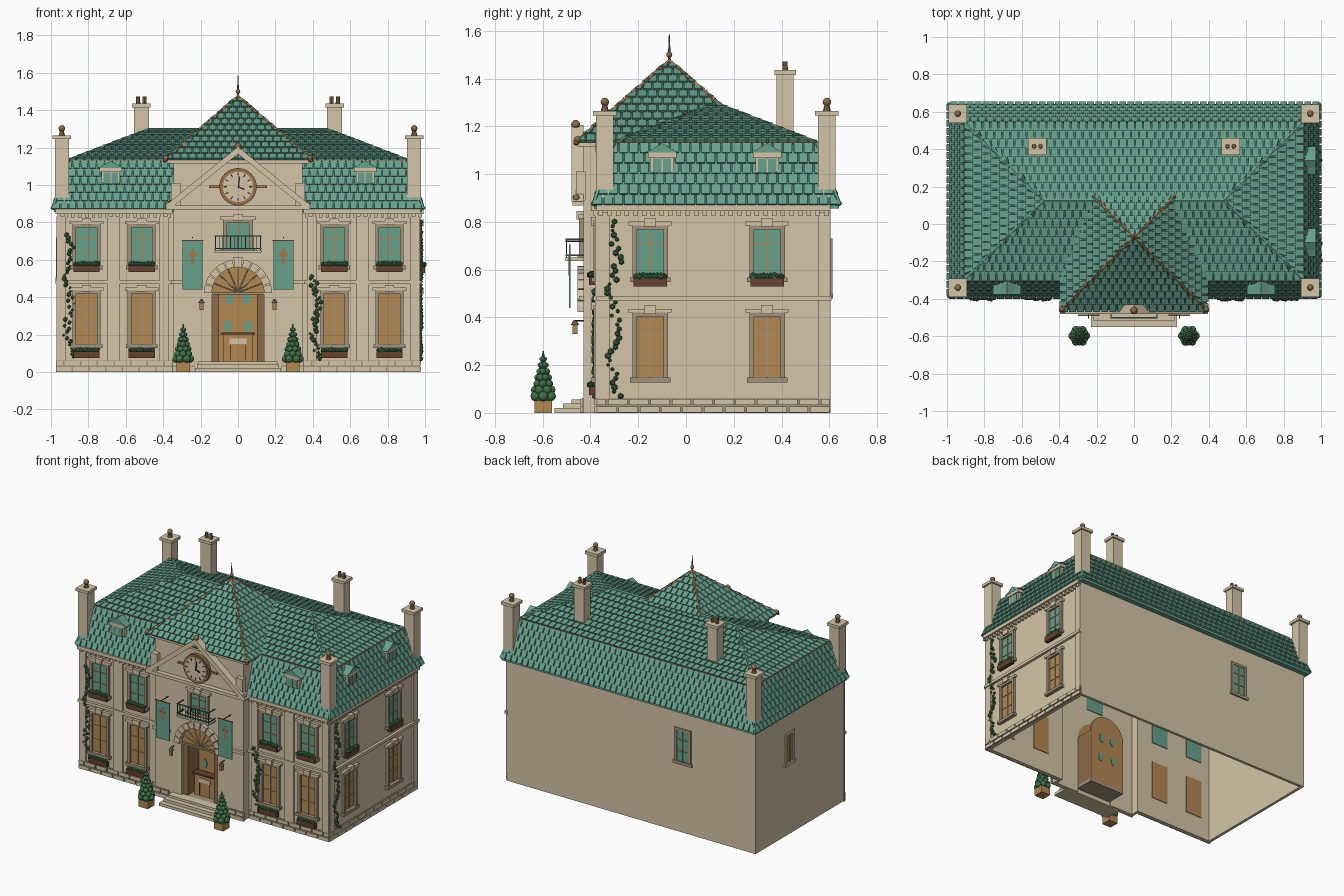
import bpy, bmesh, math, random
from mathutils import Matrix, Vector

random.seed(4)
if "Cube" in bpy.data.objects:
    bpy.data.objects.remove(bpy.data.objects["Cube"])

COLOURS = {
    "stone": (.66, .56, .385), "trim": (.36, .295, .2), "teal": (.135, .355, .265),
    "dark_teal": (.045, .14, .11), "gold_wood": (.45, .25, .085), "brown": (.13, .055, .03),
    "copper": (.4, .18, .06), "bronze": (.26, .15, .065), "leaf": (.052, .165, .065), "iron": (.03, .03, .03)}
mats = {}
for key, rgb in COLOURS.items():
    m = mats[key] = bpy.data.materials.new(key)
    m.use_nodes = True
    m.diffuse_color = (*rgb, 1)
    m.node_tree.nodes["Principled BSDF"].inputs["Base Color"].default_value = (*rgb, 1)

parts = {}
def part(name, mat):
    if name not in parts:
        parts[name] = (bmesh.new(), mat)
    return parts[name][0]

# Wall frames: local x runs along the wall, -y points outwards
def wall(angle, dist):
    return Matrix.Rotation(math.radians(angle), 4, 'Z') @ Matrix.Translation((0, -dist, 0))
FRONT, BAY, RIGHT = wall(0, .37), wall(0, .43), wall(90, .965)
BACK, LEFT = wall(180, .605), wall(270, .965)
WORLD = Matrix.Identity(4)

def box(bm, M, u, w, d0, d1, z0, z1, spin=0):
    """Box centred on u, width w, from depth d0 to d1 outwards; spin turns it in the wall plane."""
    T = Matrix.Translation((u, -(d0 + d1) / 2, (z0 + z1) / 2))
    S = Matrix.Diagonal((w, d1 - d0, z1 - z0, 1))
    bmesh.ops.create_cube(bm, size=1, matrix=M @ T @ Matrix.Rotation(spin, 4, 'Y') @ S)

def prism(bm, M, pts, d0, d1):
    a = [bm.verts.new(M @ Vector((x, -d0, z))) for x, z in pts]
    b = [bm.verts.new(M @ Vector((x, -d1, z))) for x, z in pts]
    bm.faces.new(a)
    bm.faces.new(b[::-1])
    for i in range(len(a)):
        j = (i + 1) % len(a)
        bm.faces.new((a[j], a[i], b[i], b[j]))

def arc(u, z, r, a0=0, a1=360, n=32):
    return [(u + r * math.cos(math.radians(a0 + (a1 - a0) * i / n)),
             z + r * math.sin(math.radians(a0 + (a1 - a0) * i / n))) for i in range(n + (a1 - a0 < 360))]

def ball(bm, loc, r, sub=2):
    bmesh.ops.create_icosphere(bm, subdivisions=sub, radius=r, matrix=Matrix.Translation(loc))

def rod(bm, a, b, r, r2=None, n=8):
    a, b = Vector(a), Vector(b)
    R = (b - a).to_track_quat('Z', 'Y').to_matrix().to_4x4()
    bmesh.ops.create_cone(bm, segments=n, cap_ends=True, radius1=r, radius2=r if r2 is None else r2,
                          depth=(b - a).length, matrix=Matrix.Translation((a + b) / 2) @ R)

# Hollow walls
walls = part("walls", "stone")
for s in (-1, 1):
    box(walls, FRONT, s * .655, .62, -.02, 0, 0, .87)
    box(walls, WORLD, s * .335, .02, .35, .43, 0, .87)
    box(walls, WORLD, s * .335, .02, .08, .43, .87, 1.13)
for M, u, w in ((RIGHT, .1175, .975), (LEFT, -.1175, .975), (BACK, 0, 1.93)):
    box(walls, M, u, w, -.02, 0, 0, .87)
door_arch = arc(0, .42, .14, 180, 0, 16)
prism(walls, BAY, [(-.345, 0), (-.14, 0)] + door_arch + [(.14, 0), (.345, 0), (.345, 1.13), (-.345, 1.13)], -.02, 0)

# Pilasters, string courses, cornices, dentils, stone base
trim = part("mouldings", "stone")
for s in (-1, 1):
    for u, w in ((.945, .05), (.665, .07), (.395, .05)):
        box(trim, FRONT, s * u, w, 0, .012, .06, .83)
    for u, w, M in ((.66, .63, FRONT), (.29, .13, BAY)):
        box(trim, M, s * u, w, 0, .018, .47, .49)
for u in (-.345, .58):
    box(trim, RIGHT, u, .05, 0, .01, .06, .84)
box(trim, RIGHT, .1175, .985, 0, .018, .47, .49)
base = part("base_stones", "stone")
def run(M, u0, u1, dent=True):
    mid, w = (u0 + u1) / 2, u1 - u0
    if dent:
        box(trim, M, mid, w, 0, .028, .845, .87)
        n = int(w / .035)
        for i in range(n):
            box(trim, M, u0 + (i + .5) * w / n, .018, 0, .018, .825, .845)
    box(part("base_mortar", "trim"), M, mid, w - .004, 0, .006, 0, .062)
    n = max(1, round(w / .09))
    for row in (0, 1):
        for i in range(n + row):
            a, b = max(0, (i - .5 * row) / n), min(1, (i + 1 - .5 * row) / n)
            box(base, M, u0 + w * (a + b) / 2, w * (b - a) - .008, 0, .014, row * .032 + .002, row * .032 + .027)
run(FRONT, -.975, -.35)
run(FRONT, .35, .975)
run(RIGHT, -.375, .605)
run(BAY, -.355, -.23, False)
run(BAY, .23, .355, False)

# Windows with surrounds, mullions and flower boxes; plain ones stay nearly flush
def window(M, u, z0, z1, w, glass, box_z=None, plain=False, edge="trim"):
    box(part(glass + "_window_panes", glass), M, u, w - .02, -.025, .003, z0 + .01, z1 - .01)
    f, d = part(edge + "_window_frames", edge), .008 if plain else .018
    bar = "gold_wood" if glass == "teal" else "trim"
    bars = part(bar + "_mullions", bar)
    for s in (-1, 1):
        box(f, M, u + s * (w / 2 - .01), .02, 0, d, z0, z1)
    box(f, M, u, w, 0, d, z1 - .018, z1)
    box(f, M, u, w + .02, 0, d * 1.4, z0 - .012, z0 + .008)
    box(bars, M, u, .007, 0, .008, z0, z1)
    for k in (1, 2):
        box(bars, M, u, w - .03, 0, .007, z0 + (z1 - z0) * k / 3 - .002, z0 + (z1 - z0) * k / 3 + .002)
    if not plain:
        box(trim, M, u, w + .03, 0, .02, z1, z1 + .016)
        box(trim, M, u, .05, 0, .028, z1 - .005, z1 + .03)
    if box_z is not None:
        box(part("flower_boxes", "brown"), M, u, .14, .008, .036, box_z, box_z + .035)
        for i in range(9):
            ball(part("flower_box_plants", "leaf"),
                 M @ Vector((u - .06 + i * .015, -.025 + random.uniform(-.008, .006), box_z + .043)),
                 random.uniform(.011, .017), 1)

for s in (-1, 1):
    for u in (.81, .515):
        window(FRONT, s * u, .56, .79, .15, "teal", .535)
        window(FRONT, s * u, .14, .435, .15, "gold_wood", .075)
for u in (-.15, .34):
    window(RIGHT, u, .56, .785, .15, "teal", .53)
    window(RIGHT, u, .14, .42, .15, "gold_wood")
window(BACK, .4, .49, .73, .13, "teal", None, True)
window(LEFT, -.23, .5, .72, .1, "gold_wood", None, True, "stone")
window(BAY, 0, .65, .815, .16, "teal")

# Tiled roof slopes: corners run bottom-left, bottom-right, top-right, top-left
def tiled(a, b, c, d, pitch=.043, width=.036):
    a, b, c, d = map(Vector, (a, b, c, d))
    under = part("roof_underlay", "dark_teal")
    under.faces.new([under.verts.new(p) for p in ((a, b, c) if c == d else (a, b, c, d))])
    bm, u = part("roof_tiles", "teal"), (b - a).normalized()
    n = (b - a).cross(d - a).normalized()
    span, left, right = (b - a).length, (d - a).dot(u), (c - b).dot(u)
    v = n.cross(u) * (d - a).dot(n.cross(u))
    rows = round(v.length / .048)
    for i in range(rows):
        t0, t1 = i / rows, min(1, (i + 1.15) / rows)
        for k in range(-1, int(span / pitch) + 2):
            x = (k + .5 * (i % 2)) * pitch
            bl, br = max(x, left * t0), min(x + width, span + right * t0)
            tl, tr = max(x, left * t1), min(x + width, span + right * t1)
            if br - bl < .004:
                continue
            if tl > tr - .001:
                tl, tr = (tl + tr) / 2 - .0005, (tl + tr) / 2 + .0005
            q = [bm.verts.new(a + u * e + v * t + n * h) for e, t, h in
                 ((bl, t0, .014), (br, t0, .014), (tr, t1, .004), (tl, t1, .004), (bl, t0, 0), (br, t0, 0))]
            for ids in ((0, 1, 2, 3), (4, 5, 1, 0), (4, 0, 3), (5, 2, 1)):
                bm.faces.new([q[j] for j in ids])

def ring(x, y0, y1, z):
    return [(-x, y0, z), (x, y0, z), (x, y1, z), (-x, y1, z)]
eave, brk = ring(.99, -.387, .642, .87), ring(.905, -.3, .545, 1.13)
ridge = [(-.48, .125, 1.292), (.48, .125, 1.292)]
top = [ridge[0], ridge[1], ridge[1], ridge[0]]
pav, apex = ring(.39, -.46, .32, 1.132), (0, -.07, 1.472)
copper = part("copper_ridges", "copper")
caps = part("hip_caps", "teal")
for i in range(4):
    j = (i + 1) % 4
    tiled(eave[i], eave[j], brk[j], brk[i])
    tiled(brk[i], brk[j], top[j], top[i])
    tiled(pav[i], pav[j], apex, apex)
    rod(caps, eave[i], brk[i], .011, n=6)
    rod(caps, brk[i], top[i], .011, n=6)
    rod(copper, brk[i], brk[j], .005, n=6)
    rod(copper, pav[i], apex, .01, n=6)
    for k in range(9):
        ball(copper, Vector(pav[i]).lerp(Vector(apex), k / 9), .014, 1)
rod(caps, *ridge, .012, n=6)
box(part("eave_plate", "teal"), WORLD, 0, 1.97, -.64, .385, .855, .872)
box(trim, WORLD, 0, .76, .1, .455, 1.115, 1.133)

# Finials, corner piers and chimneys
finial = part("finials", "bronze")
rod(finial, (0, -.07, 1.46), (0, -.07, 1.585), .007, .002)
ball(finial, (0, -.07, 1.5), .013)
for s in (-1, 1):
    ball(finial, (s * .385, -.455, 1.143), .016)
    ball(finial, (s * .375, -.46, .9), .015)
ball(finial, (0, -.462, 1.208), .019)
piers = part("corner_piers_and_chimneys", "stone")
for s in (-1, 1):
    for y in (-.34, .59):
        box(piers, WORLD, s * .942, .075, -y - .037, -y + .037, .86, 1.25)
        box(piers, WORLD, s * .942, .098, -y - .049, -y + .049, 1.245, 1.265)
        rod(finial, (s * .942, y, 1.26), (s * .942, y, 1.29), .018, .01)
        ball(finial, (s * .942, y, 1.302), .018)
    box(piers, WORLD, s * .517, .08, -.45, -.38, 1.1, 1.42)
    box(piers, WORLD, s * .517, .1, -.46, -.37, 1.415, 1.435)
    for e in (-.017, .017):
        rod(part("chimney_pots", "bronze"), (s * .517 + e, .415, 1.43), (s * .517 + e, .415, 1.472), .012, .01)

# Dormers
for M, us in ((FRONT, (-.68, .68)), (RIGHT, (-.1, .34))):
    for u in us:
        frame = part("dormer_frames", "stone")
        box(frame, M, u, .1, -.12, -.004, 1.01, 1.085)
        box(frame, M, u, .12, -.12, .006, 1.068, 1.09)
        box(part("dormer_panes", "teal"), M, u, .076, -.02, .001, 1.005, 1.066)
        box(frame, M, u, .006, -.01, .004, 1.005, 1.066)
        prism(part("dormer_roofs", "teal"), M, [(u - .075, 1.09), (u + .075, 1.09), (u + .04, 1.105),
              (u, 1.13), (u - .04, 1.105)], -.14, .008)

# Pediment and clock
prism(part("pediment", "stone"), BAY, [(-.36, .88), (.36, .88), (0, 1.17)], 0, .012)
box(trim, BAY, 0, .77, 0, .045, .868, .89)
for s in (-1, 1):
    prism(trim, BAY, [(s * .395, .885), (s * .345, .885), (0, 1.165), (0, 1.205)], 0, .05)
    box(trim, BAY, s * .332, .05, -.01, .03, .89, 1.01)
    box(part("clock_arms", "copper"), BAY, s * .125, .06, .01, .022, .984, .996)
prism(part("clock_rim", "bronze"), BAY, arc(0, .99, .1), 0, .035)
prism(part("clock_inner_rim", "copper"), BAY, arc(0, .99, .089), 0, .038)
prism(part("clock_face", "stone"), BAY, arc(0, .99, .081), 0, .04)
marks = part("clock_hands", "iron")
for k in range(12):
    a = k * math.pi / 6
    x, z = .068 * math.sin(a), .99 + .068 * math.cos(a)
    box(marks, BAY, x, .006, .04, .043, z - .009, z + .009, a)
box(marks, BAY, .005, .008, .04, .046, .985, 1.045, .1)
box(marks, BAY, .018, .008, .04, .046, .965, 1.0, 1.9)

# Doorway: stone arch, fanlight, open leaves, arched inner door and desk
for k in range(11):
    a0 = k * 180 / 11
    prism(part("arch_stones", "stone"), BAY, arc(0, .42, .14, a0 + 1, a0 + 15.4, 2) +
          arc(0, .42, .195 if k == 5 else .182, a0 + 15.4, a0 + 1, 2), 0, .025)
prism(part("fanlight", "gold_wood"), BAY, arc(0, .42, .14, 0, 180, 16), -.02, -.012)
bars = part("fanlight_bars", "trim")
for k in range(1, 8):
    a = k * math.pi / 8
    rod(bars, (0, -.42, .425), (.138 * math.cos(a), -.42, .42 + .138 * math.sin(a)), .003)
box(bars, BAY, 0, .28, -.03, 0, .414, .426)
inner = part("inner_door", "gold_wood")
prism(inner, BAY, [(-.14, .05)] + door_arch + [(.14, .05)], -.15, -.14)
for s in (-1, 1):
    box(part("door_leaves", "bronze"), BAY, s * .121, .038, -.14, -.02, .05, .42)
    for z, x in ((.39, .045), (.245, .055)):
        prism(part("door_glass", "teal"), BAY, [(s * x + p, z + 1.6 * q) for p, q in arc(0, 0, .02, n=10)], -.154, -.134)
box(part("porch_floor", "trim"), BAY, 0, .28, -.15, 0, .03, .055)
box(inner, BAY, 0, .16, -.1, -.06, .055, .2)
box(part("desk_top", "brown"), BAY, 0, .18, -.11, -.05, .2, .21)
box(part("desk_plate", "stone"), BAY, 0, .09, -.06, -.055, .15, .18)
for s in (-1, 1):
    box(part("desk_top", "brown"), BAY, s * .04, .006, -.06, -.056, .06, .145)

# Front steps
for w, d, z in ((.46, .12, .02), (.44, .085, .04), (.42, .05, .056)):
    box(part("steps", "stone"), BAY, 0, w, -.01, d, 0, z)

# Balcony
rail = part("balcony_railing", "dark_teal")
box(trim, BAY, 0, .25, 0, .075, .637, .65)
for z in (.658, .724):
    box(rail, BAY, 0, .25, .067, .074, z, z + .006)
    for s in (-1, 1):
        box(rail, BAY, s * .122, .006, 0, .074, z, z + .006)
for k in range(13):
    box(rail, BAY, -.12 + k * .02, .004, .068, .072, .65, .73)

# Banners, lanterns and topiary
iron = part("iron_brackets", "iron")
for s in (-1, 1):
    box(part("banners", "teal"), BAY, s * .243, .105, .054, .06, .44, .7)
    rod(iron, (s * .243, -.43, .718), (s * .243, -.505, .718), .003)
    box(part("banner_rods", "bronze"), BAY, s * .243, .115, .053, .061, .7, .706)
    emblem = part("banner_emblems", "copper")
    box(emblem, BAY, s * .243, .014, .058, .063, .575, .66)
    box(emblem, BAY, s * .243, .045, .058, .063, .618, .635)
    box(part("lantern_glass", "gold_wood"), BAY, s * .195, .02, .025, .045, .33, .37)
    rod(part("lantern_tops", "bronze"), (s * .195, -.465, .368), (s * .195, -.465, .39), .018, .004)
    rod(iron, (s * .195, -.43, .385), (s * .195, -.465, .385), .003)
    box(part("tree_tubs", "gold_wood"), WORLD, s * .293, .072, .562, .634, 0, .052)
    tree = part("topiary_trees", "leaf")
    rod(tree, (s * .293, -.598, .05), (s * .293, -.598, .26), .04, .002, 10)
    for lv in range(7):
        r = .037 * (1 - lv / 7.5)
        for k in range(6):
            a = k * math.pi / 3 + lv * .5
            ball(tree, (s * .293 + r * math.cos(a), -.598 + r * math.sin(a), .07 + lv * .026), .006 + r * .42, 2)

# Climbing ivy
for M, u, z0, z1 in ((FRONT, -.905, .08, .75), (FRONT, .415, .07, .52), (RIGHT, -.3, .07, .82)):
    for k in range(40):
        z = z0 + (z1 - z0) * k / 40
        ball(part("ivy", "leaf"), M @ Vector((u + .012 * math.sin(z * 22) + random.uniform(-.018, .018), -.014, z)),
             random.uniform(.007, .015), 1)

# Turn every part into an object
for name, (bm, mat) in parts.items():
    if name not in ("roof_tiles", "roof_underlay"):
        bmesh.ops.recalc_face_normals(bm, faces=bm.faces)
    mesh = bpy.data.meshes.new(name)
    bm.to_mesh(mesh)
    bm.free()
    mesh.materials.append(mats[mat])
    ob = bpy.data.objects.new(name, mesh)
    bpy.context.collection.objects.link(ob)
    if name in ("finials", "clock_rim", "clock_face", "chimney_pots", "topiary_trees"):
        bpy.context.view_layer.objects.active = ob
        ob.select_set(True)
        bpy.ops.object.shade_smooth_by_angle()
        ob.select_set(False)
